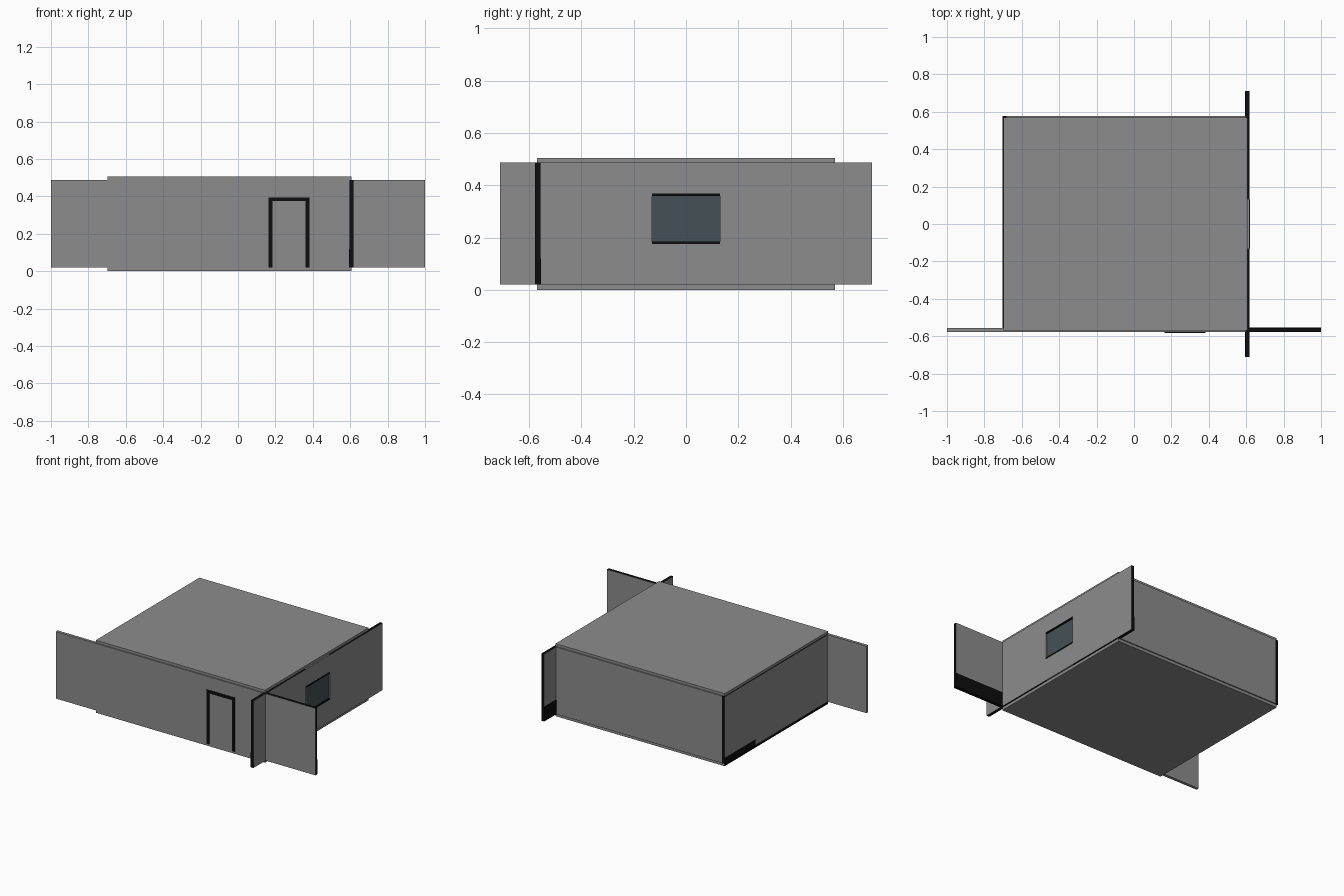
import bpy, bmesh
from mathutils import Vector

if "Cube" in bpy.data.objects:
    bpy.data.objects.remove(bpy.data.objects["Cube"])


def material(name, color):
    m = bpy.data.materials.new(name)
    m.diffuse_color = (*color, 1)
    m.use_nodes = True
    m.node_tree.nodes["Principled BSDF"].inputs["Base Color"].default_value = m.diffuse_color
    return m


GREY = material("grey_wall", (0.265, 0.262, 0.262))
BLACK = material("black_trim", (0.004, 0.004, 0.004))
GLASS = material("blue_grey_glass", (0.06, 0.082, 0.092))


def box(name, x, y, z, mat=GREY, black_dirs=()):
    """Box from (min, max) ranges; faces pointing along black_dirs are black."""
    bm = bmesh.new()
    bmesh.ops.create_cube(bm, size=1)
    for v in bm.verts:
        v.co = [r[0] if c < 0 else r[1] for c, r in zip(v.co, (x, y, z))]
    bm.normal_update()
    for f in bm.faces:
        if any(f.normal.dot(Vector(d)) > 0.9 for d in black_dirs):
            f.material_index = 1
    me = bpy.data.meshes.new(name)
    bm.to_mesh(me)
    bm.free()
    me.materials.append(mat)
    if black_dirs:
        me.materials.append(BLACK)
    ob = bpy.data.objects.new(name, me)
    bpy.context.collection.objects.link(ob)
    return ob


L, R, F, B, D, U = (-1, 0, 0), (1, 0, 0), (0, -1, 0), (0, 1, 0), (0, 0, -1), (0, 0, 1)
Z = (0.02, 0.487)
SX = (0.597, 0.617)      # side wall thickness
FY = (-0.577, -0.557)    # front wall thickness

# Floor and roof slabs
box("floor_slab", (-0.697, 0.607), (-0.57, 0.57), (0, 0.02), GREY, (L,))
box("roof_slab", (-0.697, 0.607), (-0.57, 0.57), (0.487, 0.505))

# Front wall: main run and right wing with black edges
box("front_wall", (-1, SX[0]), FY, Z)
box("front_wall_wing", (SX[1], 1), FY, Z, GREY, (R, U, D))

# Back and left walls
box("back_wall", (-0.682, SX[0]), (0.558, 0.578), Z)
box("left_wall", (-0.702, -0.682), (FY[1], 0.578), Z, GREY, (B, U, D))

# Right wall in four pieces around the window opening
box("right_wall_front", SX, (-0.712, -0.13), Z, GREY, (F, U, D))
box("right_wall_back", SX, (0.13, 0.712), Z, GREY, (B, U, D))
box("right_wall_below_window", SX, (-0.13, 0.13), (Z[0], 0.18))
box("right_wall_above_window", SX, (-0.13, 0.13), (0.363, Z[1]))

# Window pane with black bars at head and sill
box("window_pane", (0.604, 0.610), (-0.13, 0.13), (0.18, 0.363), GLASS)
for label, z in (("sill", 0.176), ("head", 0.359)):
    box("window_" + label, (0.598, 0.619), (-0.13, 0.13), (z, z + 0.009), BLACK)

# Door frame plates on the front wall
DY = (-0.583, FY[0])
for label, x in (("left", 0.164), ("right", 0.361)):
    box("door_jamb_" + label, (x, x + 0.02), DY, (0.02, 0.395), BLACK)
box("door_lintel", (0.184, 0.361), DY, (0.375, 0.395), BLACK)

# Skirting strips on the inner faces of the wings
box("front_wing_skirting", (SX[1], 1), (FY[1], FY[1] + 0.003), (0.02, 0.12), BLACK)
box("side_wing_skirting_back", (SX[0] - 0.003, SX[0]), (0.578, 0.712), (0.02, 0.12), BLACK)
box("side_wing_skirting_front", (SX[0] - 0.003, SX[0]), (-0.712, FY[0]), (0.02, 0.12), BLACK)
box("left_wall_skirting", (-0.704, -0.702), (0.24, 0.578), (0.02, 0.06), BLACK)
